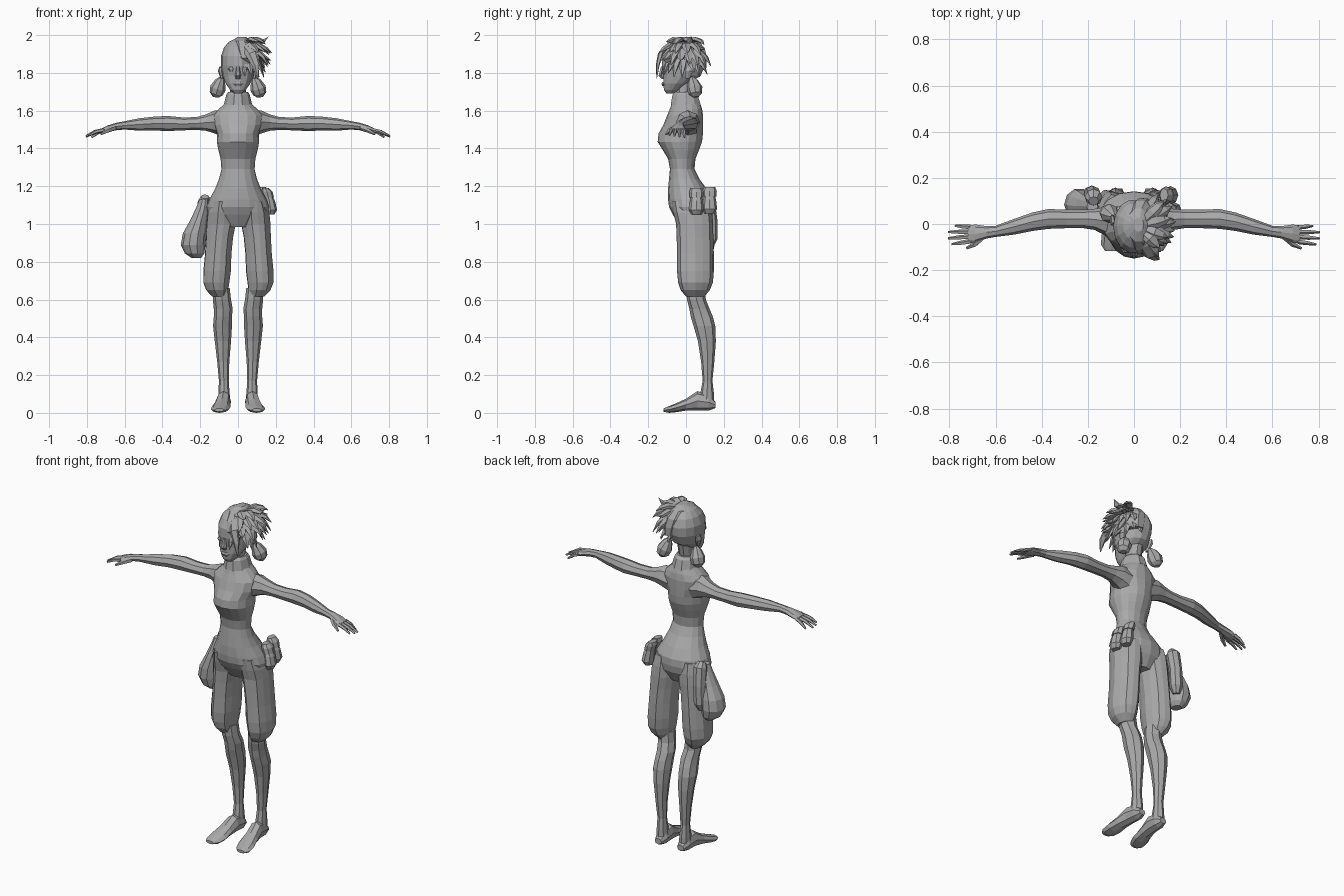
import bpy, bmesh, math, random
from mathutils import Vector as V

random.seed(4)
grey = bpy.data.materials.new("plain_grey")
grey.diffuse_color = (0.4, 0.4, 0.4, 1)


def loft(name, sections, n=10, pleat=0.0):
    """Skin closed rings; each section is (centre, half-axis u, half-axis v)."""
    bm = bmesh.new()
    rings = []
    for c, u, v in sections:
        ring = []
        for i in range(n):
            a = 2 * math.pi * i / n
            k = 1 - pleat * (i % 2)
            ring.append(bm.verts.new(V(c) + V(u) * math.cos(a) * k + V(v) * math.sin(a) * k))
        rings.append(ring)
    for a, b in zip(rings, rings[1:]):
        for i in range(n):
            j = (i + 1) % n
            bm.faces.new((a[i], a[j], b[j], b[i]))
    bm.faces.new(rings[0])
    bm.faces.new(rings[-1])
    bmesh.ops.recalc_face_normals(bm, faces=bm.faces)
    me = bpy.data.meshes.new(name)
    bm.to_mesh(me)
    bm.free()
    me.materials.append(grey)
    ob = bpy.data.objects.new(name, me)
    bpy.context.collection.objects.link(ob)
    return ob


def upright(name, rows, n=12, s=1, pleat=0.0):
    """Rows of (z, centre x, half width, front y, back y)."""
    return loft(name, [((s * cx, (f + b) / 2, z), (w, 0, 0), (0, (b - f) / 2, 0))
                       for z, cx, w, f, b in rows], n, pleat)


def tube(name, pts, radii, n=6, flat=1.0, out=V((0, 0, 1))):
    """Tapered tube along a path; flat thins it in the 'out' direction."""
    secs = []
    for i, p in enumerate(pts):
        d = (pts[min(i + 1, len(pts) - 1)] - pts[max(i - 1, 0)]).normalized()
        u = d.cross(out).normalized()
        secs.append((p, u * radii[i], u.cross(d) * radii[i] * flat))
    return loft(name, secs, n)


# Torso with shirt and hips
upright("torso", [(z, 0, w, f, b) for z, w, f, b in [
    (1.67, .05, -.06, .05), (1.64, .068, -.075, .075), (1.61, .10, -.085, .085),
    (1.575, .135, -.10, .09), (1.525, .13, -.12, .09), (1.48, .11, -.145, .09),
    (1.435, .112, -.15, .085), (1.395, .105, -.125, .07), (1.345, .092, -.095, .05),
    (1.29, .088, -.085, .045), (1.24, .10, -.09, .07), (1.185, .122, -.095, .11),
    (1.13, .152, -.095, .14), (1.09, .166, -.09, .142), (1.05, .16, -.07, .135),
    (.985, .08, -.03, .10)]], 16)
upright("collar", [(1.70, 0, .052, -.06, .05), (1.685, 0, .062, -.075, .065),
                   (1.63, 0, .075, -.085, .082)], 10)
upright("neck", [(1.78, 0, .045, -.045, .055), (1.70, 0, .042, -.055, .04),
                 (1.62, 0, .055, -.06, .055)], 10)

# Head and face
upright("head", [(z, 0, w, f, b) for z, w, f, b in [
    (1.692, .022, -.105, -.06), (1.71, .042, -.118, -.03), (1.745, .066, -.122, .02),
    (1.785, .082, -.122, .08), (1.84, .09, -.13, .105), (1.89, .09, -.128, .108),
    (1.935, .074, -.105, .09), (1.965, .048, -.07, .06), (1.98, .018, -.03, .025)]], 14)
loft("nose", [((0, -.125, 1.835), (.008, 0, 0), (0, .008, 0)),
              ((0, -.13, 1.785), (.016, 0, 0), (0, .018, 0)),
              ((0, -.122, 1.768), (.012, 0, 0), (0, .008, 0))], 6)
upright("lips", [(1.752, 0, .018, -.127, -.11), (1.742, 0, .026, -.132, -.11),
                 (1.73, 0, .015, -.126, -.11)], 6)

for s, side in ((-1, "left"), (1, "right")):
    # Eyes and ears
    upright("eye_" + side, [(1.832, .036, .008, -.122, -.10), (1.82, .036, .019, -.126, -.10),
                            (1.808, .036, .01, -.122, -.10)], 6, s)
    upright("ear_" + side, [(1.835, .092, .006, .0, .04), (1.81, .094, .012, -.01, .042),
                            (1.77, .085, .008, -.005, .02)], 6, s)
    # Hanging earrings, tilted outward
    ear = [V((s * x, y, z)) for x, y, z in [(.085, .03, 1.775), (.094, .036, 1.755),
           (.106, .045, 1.72), (.115, .05, 1.69), (.118, .052, 1.672)]]
    tube("earring_" + side, ear, [.012, .028, .042, .036, .016], 8, out=V((0, 1, 0)))
    # Arm running into the palm
    loft("arm_" + side, [((s * x, y, z), (0, ry, 0), (0, 0, rz)) for x, y, z, ry, rz in [
        (.07, .005, 1.53, .07, .075), (.125, .012, 1.54, .062, .06), (.17, .02, 1.537, .046, .043),
        (.22, .022, 1.532, .04, .034), (.29, .022, 1.53, .04, .034), (.37, .022, 1.532, .043, .04),
        (.44, .01, 1.532, .04, .037), (.52, -.012, 1.527, .034, .033),
        (.60, -.032, 1.522, .024, .022), (.64, -.036, 1.517, .027, .02),
        (.69, -.042, 1.505, .04, .017), (.72, -.046, 1.495, .038, .012)]], 8)
    # Fingers and thumb
    for i, (y0, y1, x1) in enumerate([(-.014, -.008, .775), (-.034, -.035, .805),
                                      (-.055, -.062, .805), (-.076, -.088, .79)]):
        a, b = V((s * .71, y0, 1.498)), V((s * x1, y1, 1.458 + .004 * i))
        tube(f"finger_{i + 1}_{side}", [a, a.lerp(b, .5) + V((0, 0, .006)), b],
             [.011, .010, .005], 5)
    tube("thumb_" + side, [V((s * .655, -.055, 1.508)), V((s * .69, -.088, 1.495)),
                           V((s * .725, -.105, 1.475))], [.015, .012, .006], 5)
    # Baggy pleated trouser leg
    upright("trouser_leg_" + side, [
        (1.12, .085, .06, -.08, .13), (1.06, .088, .078, -.07, .142), (1.0, .092, .08, -.055, .146),
        (.93, .10, .074, -.052, .147), (.84, .107, .072, -.05, .15), (.75, .113, .075, -.05, .15),
        (.69, .117, .071, -.044, .145), (.65, .112, .06, -.03, .128),
        (.615, .10, .038, .0, .098)], 14, s, .06)
    # Lower leg
    upright("lower_leg_" + side, [
        (.66, .088, .044, .0, .10), (.60, .085, .048, .005, .105), (.55, .078, .05, .018, .125),
        (.51, .08, .048, .025, .142), (.46, .082, .05, .04, .155), (.38, .08, .043, .063, .158),
        (.27, .078, .032, .08, .15), (.17, .075, .026, .088, .14), (.10, .074, .03, .075, .148),
        (.05, .073, .034, .06, .15)], 8, s)
    # Bare foot, toes turned slightly out
    loft("foot_" + side, [((s * cx, y, (z0 + z1) / 2), (w, 0, 0), (0, 0, (z1 - z0) / 2))
                          for y, cx, w, z0, z1 in [
        (.155, .073, .022, .025, .06), (.12, .073, .036, .012, .10), (.06, .076, .038, .012, .115),
        (.0, .084, .043, .012, .075), (-.05, .091, .05, .004, .052),
        (-.09, .098, .045, .0, .036), (-.118, .10, .025, .006, .024)]], 8)

# Hair cap over the right half of the crown
upright("hair_cap", [(1.83, .045, .056, -.085, .112), (1.88, .04, .067, -.135, .116),
                     (1.93, .028, .068, -.118, .105), (1.97, .018, .05, -.08, .07),
                     (1.99, .02, .022, -.035, .03)], 10)
# Swept hair locks in tiers: reach, tip height, start angle, end angle, count
for t, (reach, tip, a0, a1, count) in enumerate([(.118, 1.79, -78, 75, 9),
                                                 (.142, 1.85, -65, 62, 8),
                                                 (.142, 1.915, -55, 50, 6),
                                                 (.125, 1.975, -45, 40, 4)]):
    for i in range(count):
        a = math.radians(a0 + (a1 - a0) * i / (count - 1) + random.uniform(-5, 5))
        d = V((math.cos(a), math.sin(a) * 1.05, 0))
        r = reach * random.uniform(.9, 1.1)
        base = V((.018, -.01, 0))
        z = tip + random.uniform(-.025, .02)
        pts = [base + d * .03 + V((0, 0, 1.965 - .015 * (3 - t))),
               base + d * r * .62 + V((0, 0, (tip + 1.97) / 2 + .005)),
               base + d * r * .9 + V((0, 0, tip * .7 + 1.97 * .3 - .005)),
               base + d * r * 1.1 + V((0, 0, z))]
        tube(f"hair_lock_{t + 1}_{i + 1}", pts, [.02, .028, .02, .002], 5, .5, d + V((0, 0, .8)))
# Long fringe lock at the front
tube("fringe_lock", [V((.03, -.08, 1.95)), V((.07, -.135, 1.90)), V((.095, -.15, 1.84)),
                     V((.105, -.155, 1.77))], [.02, .03, .02, .003], 5, .5, V((0, -1, .3)))

# Sack hanging on the left hip, with a roll beside it
upright("hip_sack", [(1.13, -.18, .024, .05, .10), (1.09, -.187, .033, .04, .115),
                     (1.02, -.208, .045, .025, .13), (.95, -.23, .062, .015, .15),
                     (.89, -.238, .065, .015, .155), (.845, -.23, .052, .03, .145),
                     (.82, -.22, .025, .06, .12)], 10)
tube("hip_roll", [V((-.175, .10, 1.145)), V((-.175, .115, 1.12)), V((-.18, .13, 1.02)),
                  V((-.185, .13, .92)), V((-.19, .125, .88))], [.022, .038, .036, .036, .02], 8,
     out=V((0, 1, 0)))

# Two small pouches on the right hip, each with a flap
for name, x, y, z in (("front_pouch", .165, .055, 1.125), ("back_pouch", .15, .125, 1.13)):
    upright(name, [(z + .03, x - .01, .022, y - .026, y + .026), (z, x, .03, y - .034, y + .034),
                   (z - .05, x + .008, .034, y - .04, y + .04),
                   (z - .075, x + .006, .022, y - .026, y + .026)], 8)
    upright(name + "_flap", [(z + .065, x - .02, .018, y - .03, y + .03),
                             (z + .045, x - .012, .03, y - .038, y + .038),
                             (z + .015, x - .004, .03, y - .036, y + .036)], 8)
